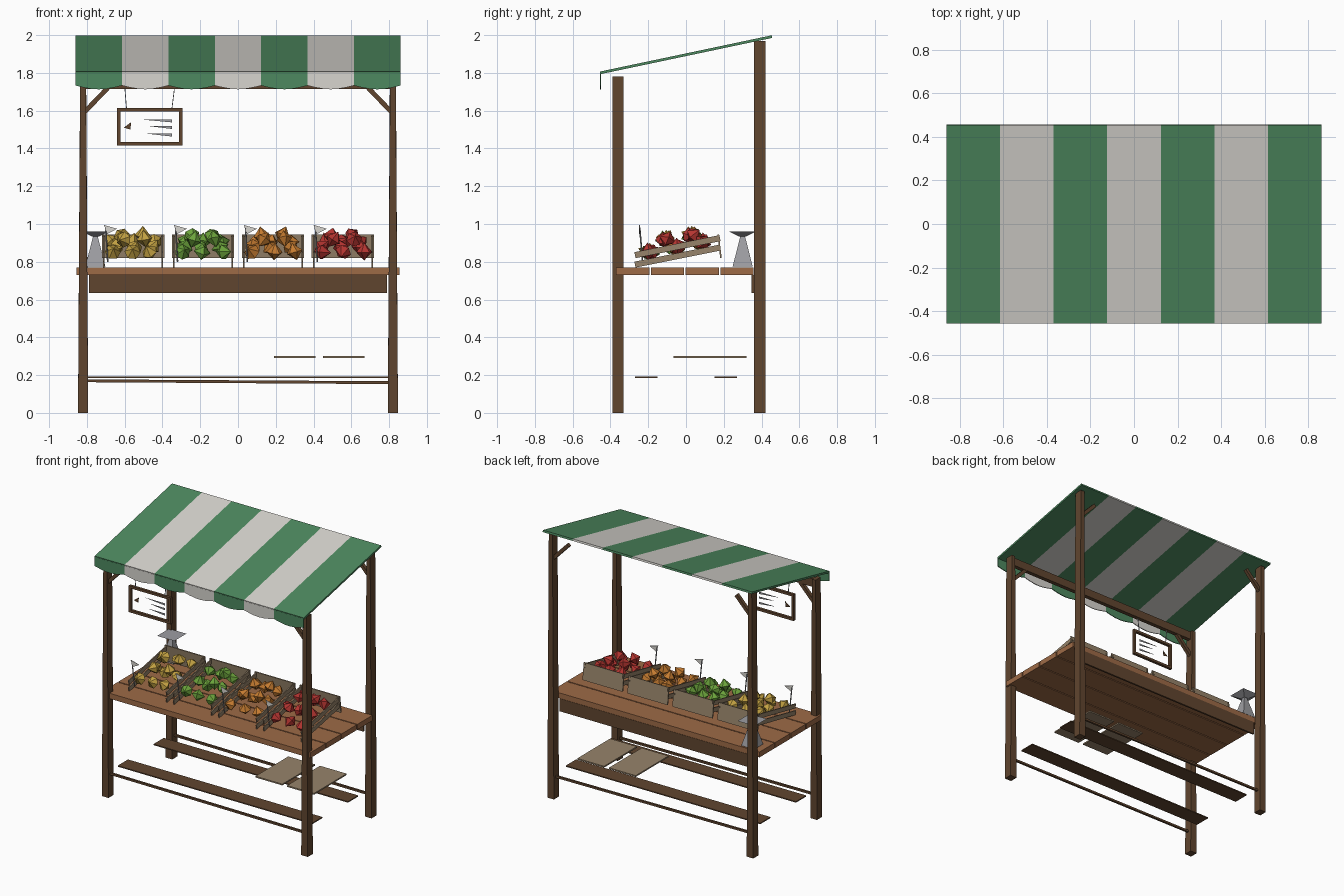
import bpy, bmesh, math, random
from mathutils import Matrix, Vector

random.seed(4)
cube = bpy.data.objects.get("Cube")
if cube:
    bpy.data.objects.remove(cube)


def material(name, r, g, b):
    m = bpy.data.materials.new(name)
    m.use_nodes = True
    m.diffuse_color = (r, g, b, 1)
    m.node_tree.nodes["Principled BSDF"].inputs["Base Color"].default_value = (r, g, b, 1)
    return m


GREEN = material("awning_green", .075, .25, .115)
WHITE = material("cream_white", .68, .66, .62)
TABLE = material("table_wood", .34, .145, .062)
DARK = material("dark_wood", .118, .06, .028)
TAN = material("crate_wood", .31, .23, .145)
GRAY = material("scale_metal", .34, .34, .36)
YELLOW = material("yellow_fruit", .55, .36, .055)
LIME = material("green_fruit", .15, .37, .045)
ORANGE = material("orange_fruit", .56, .2, .03)
RED = material("red_fruit", .46, .035, .03)


def finish(name, bm, *mats):
    bmesh.ops.recalc_face_normals(bm, faces=bm.faces)
    me = bpy.data.meshes.new(name)
    bm.to_mesh(me)
    bm.free()
    ob = bpy.data.objects.new(name, me)
    bpy.context.collection.objects.link(ob)
    for m in mats:
        me.materials.append(m)
    return ob


def box(name, lo, hi, mat, taper=1):
    """Box between two corners; taper narrows the top in x."""
    lo, hi = Vector(lo), Vector(hi)
    bm = bmesh.new()
    bmesh.ops.create_cube(bm, size=1)
    for v in bm.verts:
        if v.co.z > 0:
            v.co.x *= taper
        v.co = (lo + hi) / 2 + v.co * (hi - lo)
    return finish(name, bm, mat)


def beam(name, a, b, w, h, mat):
    """Rectangular bar from a to b."""
    a, b = Vector(a), Vector(b)
    d = b - a
    bm = bmesh.new()
    bmesh.ops.create_cube(bm, size=1)
    bmesh.ops.scale(bm, vec=(w, h, d.length), verts=bm.verts)
    rot = d.to_track_quat('Z', 'Y').to_matrix().to_4x4()
    bmesh.ops.transform(bm, matrix=Matrix.Translation((a + b) / 2) @ rot, verts=bm.verts)
    return finish(name, bm, mat)


def plate(name, outline, y, thick, mat):
    """Flat x-z outline given a small depth."""
    bm = bmesh.new()
    f = bm.faces.new([bm.verts.new((x, y, z)) for x, z in outline])
    out = bmesh.ops.extrude_face_region(bm, geom=[f])
    verts = [g for g in out["geom"] if isinstance(g, bmesh.types.BMVert)]
    bmesh.ops.translate(bm, vec=(0, thick, 0), verts=verts)
    return finish(name, bm, mat)


# Posts, corner braces and lower stretchers
for y, top, row in ((-.36, 1.78, "front"), (.39, 1.97, "back")):
    for s, side in ((1, "left"), (-1, "right")):
        box(f"{row}_post_{side}", (s * .82 - .027, y - .03, 0),
            (s * .82 + .027, y + .03, top), DARK, .55)
        beam(f"{row}_brace_{side}", (s * .815, y, top - .19),
             (s * .69, y, top - .06), .025, .025, DARK)
    beam(f"{row}_stretcher", (-.8, y, .17), (.8, y, .16), .015, .015, DARK)
box("front_top_beam", (-.82, -.375, 1.715), (.82, -.345, 1.775), DARK)

# Striped awning: sloping sheet and scalloped valance
STRIPES, STEPS, HALF = 7, 6, .86
count = STRIPES * STEPS


def striped_sheet(name, top, bottom, thick):
    bm = bmesh.new()
    cols = []
    for i in range(count + 1):
        x = -HALF + 2 * HALF * i / count
        cols.append([bm.verts.new((x, *p(i % STEPS / STEPS))) for p in (top, bottom)])
    for i in range(count):
        a, b = cols[i], cols[i + 1]
        f = bm.faces.new((a[0], a[1], b[1], b[0]))
        f.material_index = i // STEPS % 2
    ob = finish(name, bm, GREEN, WHITE)
    mod = ob.modifiers.new("thickness", 'SOLIDIFY')
    mod.thickness = thick
    mod.offset = 0


striped_sheet("awning", lambda t: (.455, 1.992), lambda t: (-.455, 1.8), .014)
striped_sheet("valance", lambda t: (-.453, 1.8),
              lambda t: (-.453, 1.733 - .02 * math.sin(math.pi * t)), .006)

# Table top planks and back apron
for i in range(4):
    y = -.37 + .184 * i
    box(f"table_plank_{i + 1}", (-.855, y, .73), (.855, y + .176, .77), TABLE)
box("back_apron", (-.79, .347, .635), (.79, .36, .73), DARK)

# Lower shelf boards and the flat trays above them
for y, row in ((-.21, "front"), (.21, "back")):
    box(f"{row}_shelf_board", (-.8, y - .06, .185), (.8, y + .06, .193), DARK)
for i, x in enumerate((.3, .56)):
    box(f"spare_tray_{i + 1}", (x - .11, -.065, .291), (x + .11, .32, .301), TAN)


# Fruit is a faceted double cone
def fruit_heap(name, spots, mat):
    bm = bmesh.new()
    for p in spots:
        turn = Matrix.Rotation(random.uniform(0, 6), 4, Vector(
            (random.uniform(-1, 1), random.uniform(-1, 1), .5)).normalized())
        m = Matrix.Translation(p) @ turn
        ring = [bm.verts.new(m @ Vector((.043 * math.cos(a), .043 * math.sin(a), 0)))
                for a in (k * math.tau / 6 for k in range(6))]
        for tip in (.05, -.045):
            t = bm.verts.new(m @ Vector((0, 0, tip)))
            for k in range(6):
                bm.faces.new((ring[k], ring[(k + 1) % 6], t))
    finish(name, bm, mat)


# Tilted crates with fruit and a price flag each
for i, (label, mat) in enumerate((("yellow", YELLOW), ("green", LIME),
                                  ("orange", ORANGE), ("red", RED))):
    x = -.555 + .37 * i
    for s, side in ((1, "left"), (-1, "right")):
        for z, part in ((.785, "lower"), (.835, "upper")):
            beam(f"{label}_crate_{part}_slat_{side}", (x + s * .155, -.27, z),
                 (x + s * .155, .18, z + .09), .008, .032, TAN)
    beam(f"{label}_crate_back", (x, .185, .82), (x, .17, .945), .33, .008, TAN)
    spots = []
    for row, y in enumerate((-.19, -.06, .08)):
        for c in range(3):
            spots.append((x - .1 + .1 * c + random.uniform(-.015, .015),
                          y + random.uniform(-.02, .02), .89 + .2 * y))
    for dx, y in ((-.05, -.12), (.06, -.1), (-.06, .02), (.05, .04)):
        spots.append((x + dx, y, .935 + .15 * y))
    fruit_heap(f"{label}_fruit", spots, mat)
    fx = x - .155
    beam(f"{label}_flag_stake", (fx + .02, -.23, .8), (fx + .01, -.245, .98), .006, .006, GRAY)
    plate(f"{label}_price_flag", ((fx, .995), (fx + .07, .975), (fx + .018, .947)),
          -.248, .004, WHITE)

# Weighing scale: pyramid body and square pan
for name, w, r1, r2, z, h in (("scale_body", 1, .075, .012, .775, .175),
                              ("scale_pan", 1, .03, .1, .935, .025)):
    bm = bmesh.new()
    bmesh.ops.create_cone(bm, cap_ends=True, segments=4, radius1=r1, radius2=r2, depth=h,
                          matrix=Matrix.Translation((-.755, .3, z + h / 2))
                          @ Matrix.Rotation(math.pi / 4, 4, 'Z'))
    finish(name, bm, GRAY)

# Hanging sign: open frame, strings and painted strokes
SY = -.36
for z, part in ((1.425, "bottom"), (1.605, "top")):
    box(f"sign_frame_{part}", (-.64, SY - .01, z - .009), (-.295, SY + .01, z + .009), DARK)
for x, part in ((-.631, "right"), (-.304, "left")):
    box(f"sign_frame_{part}", (x - .009, SY - .01, 1.434), (x + .009, SY + .01, 1.596), DARK)
for a, b, part in ((-.6, -.59, "right"), (-.335, -.35, "left")):
    beam(f"sign_string_{part}", (a, SY, 1.73), (b, SY, 1.61), .004, .004, GRAY)
for x, z in ((-.51, 1.55), (-.47, 1.515), (-.48, 1.475)):
    plate("sign_stroke", ((x, z + .003), (-.35, z - .012), (-.35, z + .003)), SY, .003, GRAY)
plate("sign_marker", ((-.605, 1.51), (-.565, 1.54), (-.57, 1.5)), SY, .003, DARK)
